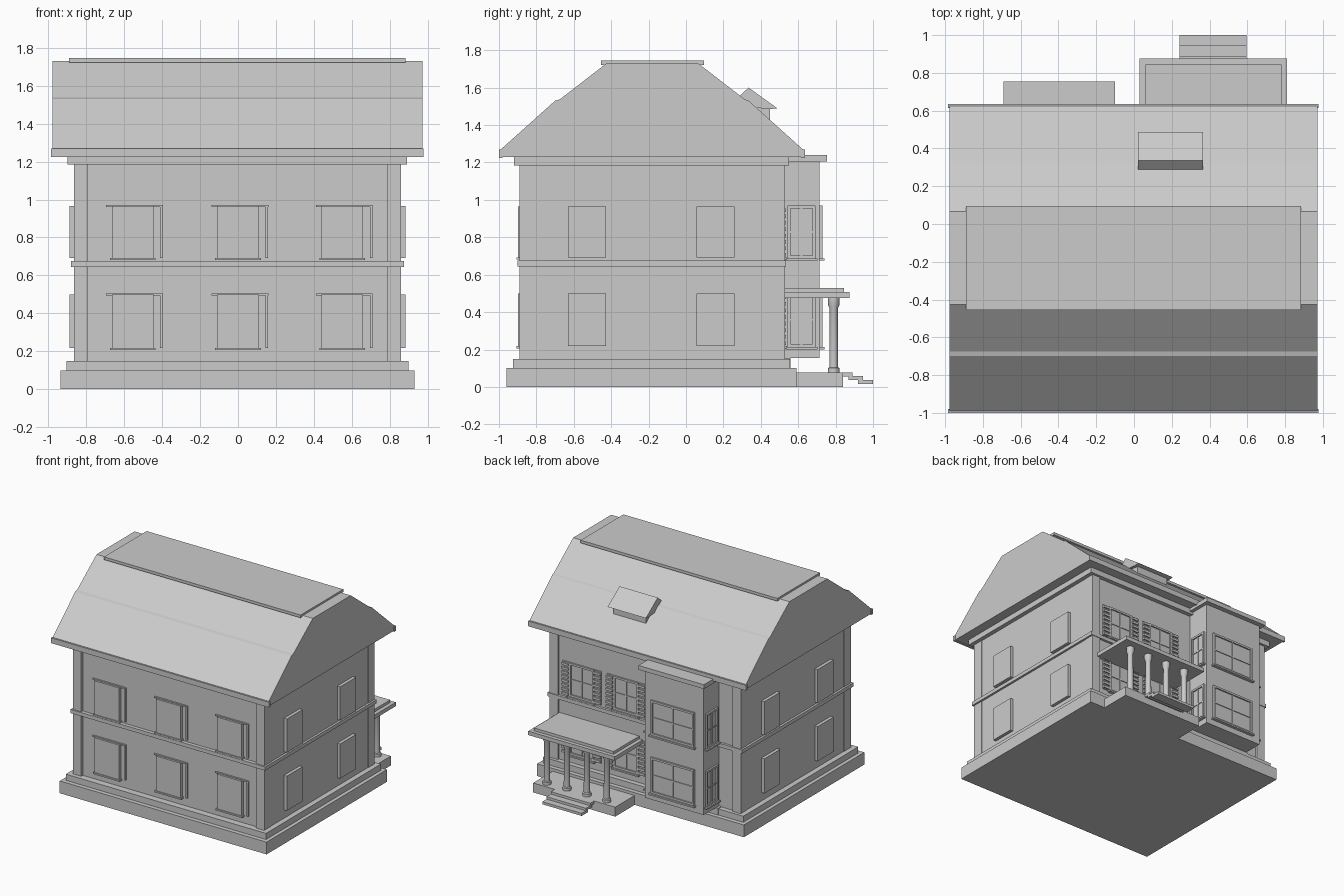
import bpy
import bmesh
from mathutils import Matrix, Vector

if "Cube" in bpy.data.objects:
    bpy.data.objects.remove(bpy.data.objects["Cube"], do_unlink=True)

mat = bpy.data.materials.new("plain grey")
mat.use_nodes = True
GREY = (0.6, 0.6, 0.6, 1)
mat.diffuse_color = GREY
mat.node_tree.nodes["Principled BSDF"].inputs["Base Color"].default_value = GREY


def finish(name, bm):
    bmesh.ops.recalc_face_normals(bm, faces=bm.faces[:])
    mesh = bpy.data.meshes.new(name)
    bm.to_mesh(mesh)
    bm.free()
    mesh.materials.append(mat)
    obj = bpy.data.objects.new(name, mesh)
    bpy.context.collection.objects.link(obj)
    return obj


def add_box(bm, xs, ys, zs, frame=Matrix()):
    lo, hi = Vector((xs[0], ys[0], zs[0])), Vector((xs[1], ys[1], zs[1]))
    place = Matrix.Translation((lo + hi) / 2) @ Matrix.Diagonal((hi - lo).to_4d())
    bmesh.ops.create_cube(bm, size=1, matrix=frame @ place)


def box(name, xs, ys, zs):
    bm = bmesh.new()
    add_box(bm, xs, ys, zs)
    return finish(name, bm)


def extrude_profile(name, profile, x0, x1):
    """Sweep a (y, z) outline along x."""
    bm = bmesh.new()
    face = bm.faces.new([bm.verts.new((x0, y, z)) for y, z in profile])
    made = bmesh.ops.extrude_face_region(bm, geom=[face])["geom"]
    verts = [v for v in made if isinstance(v, bmesh.types.BMVert)]
    bmesh.ops.translate(bm, verts=verts, vec=(x1 - x0, 0, 0))
    return finish(name, bm)


def wall_frame(origin, u, out):
    """Local axes: x along the wall, y outward, z up."""
    rot = Matrix((u, out, (0, 0, 1))).transposed().to_4x4()
    return Matrix.Translation(origin) @ rot


# Foundation, walls and bands
box("foundation", (-0.935, 0.93), (-0.96, 0.59), (0, 0.1))
box("plinth", (-0.905, 0.9), (-0.925, 0.555), (0.1, 0.15))
box("walls", (-0.862, 0.857), (-0.87, 0.515), (0.15, 1.19))
for z0, z1 in ((0.15, 0.65), (0.67, 1.19)):
    for side, x0, x1 in (("right", -0.865, -0.79), ("left", 0.785, 0.86)):
        box(side + "_front_pilaster", (x0, x1), (-0.89, -0.8), (z0, z1))
        box(side + "_back_pilaster", (x0, x1), (0.45, 0.53), (z0, z1))
box("belt_course", (-0.88, 0.875), (-0.9, 0.535), (0.645, 0.675))
box("cornice", (-0.9, 0.892), (-0.92, 0.55), (1.185, 1.23))

# Roof
roof = [(-0.99, 1.23), (-0.99, 1.27), (-0.7, 1.53), (-0.675, 1.537), (-0.425, 1.73),
        (0.065, 1.73), (0.315, 1.537), (0.335, 1.53), (0.625, 1.27), (0.625, 1.23)]
extrude_profile("roof", roof, -0.978, 0.972)
box("front_eave", (-0.985, 0.978), (-1.0, -0.98), (1.225, 1.268))
box("back_eave", (-0.985, 0.978), (0.615, 0.635), (1.225, 1.268))
box("ridge_cap", (-0.89, 0.883), (-0.455, 0.095), (1.722, 1.745))
extrude_profile("dormer_roof",
                [(0.28, 1.55), (0.335, 1.6), (0.488, 1.49), (0.45, 1.485), (0.3, 1.5)],
                0.02, 0.365)
box("dormer_body", (0.045, 0.34), (0.3, 0.45), (1.4, 1.495))

# Bay
box("bay_base", (-0.68, -0.11), (0.5, 0.558), (0.1, 0.155))
box("bay", (-0.66, -0.13), (0.5, 0.715), (0.155, 1.21))
box("bay_roof", (-0.69, -0.1), (0.5, 0.755), (1.205, 1.24))

# Porch
box("porch_floor", (0.05, 0.79), (0.55, 0.84), (0, 0.077))
box("porch_roof_lower", (0.03, 0.81), (0.5, 0.875), (0.475, 0.507))
box("porch_roof_upper", (0.06, 0.78), (0.5, 0.845), (0.507, 0.53))
for i in range(3):
    top = 0.077 - 0.02 * i
    box("porch_step", (0.24, 0.595), (0.82 + 0.05 * i, 0.89 + 0.055 * i), (top - 0.021, top))

column = [(0.032, 0.075), (0.032, 0.1), (0.024, 0.105), (0.022, 0.42),
          (0.031, 0.44), (0.031, 0.478)]
for x in (0.16, 0.34, 0.52, 0.7):
    bm = bmesh.new()
    for (r0, z0), (r1, z1) in zip(column, column[1:]):
        bmesh.ops.create_cone(bm, cap_ends=False, segments=20, radius1=r0, radius2=r1,
                              depth=z1 - z0,
                              matrix=Matrix.Translation((x, 0.79, (z0 + z1) / 2)))
    bmesh.ops.remove_doubles(bm, verts=bm.verts[:], dist=0.0005)
    obj = finish("porch_column", bm)
    bpy.context.view_layer.objects.active = obj
    obj.select_set(True)
    bpy.ops.object.shade_smooth_by_angle()
    obj.select_set(False)


def panel_window(name, frame, half, z0, z1, proud, trim=False):
    bm = bmesh.new()
    add_box(bm, (-half, half), (-0.01, proud), (z0, z1), frame)
    if trim:
        add_box(bm, (-half - 0.03, half + 0.05), (-0.01, 0.012), (z1 - 0.005, z1 + 0.005), frame)
        add_box(bm, (half + 0.035, half + 0.048), (-0.01, 0.014), (z0, z1), frame)
        add_box(bm, (-half - 0.01, half + 0.01), (-0.01, proud + 0.008), (z0 - 0.012, z0), frame)
    finish(name, bm)


def framed_window(name, frame, half, z0, z1, shutters=False):
    bm = bmesh.new()
    edge, mid = 0.016, (z0 + z1) / 2
    for s in (-1, 1):
        add_box(bm, sorted((s * half, s * (half - edge))), (-0.01, 0.014), (z0, z1), frame)
    for z in (z0, z1 - edge):
        add_box(bm, (-half, half), (-0.01, 0.014), (z, z + edge), frame)
    add_box(bm, (-half, half), (-0.01, 0.003), (z0, z1), frame)
    add_box(bm, (-0.005, 0.005), (-0.01, 0.009), (z0, z1), frame)
    add_box(bm, (-half, half), (-0.01, 0.009), (mid - 0.005, mid + 0.005), frame)
    add_box(bm, (-half - 0.01, half + 0.01), (-0.01, 0.026), (z0 - 0.012, z0), frame)
    if shutters:
        slats = 8
        pitch = (z1 - z0) / slats
        for s in (-1, 1):
            span = sorted((s * (half + 0.004), s * (half + 0.062)))
            add_box(bm, span, (-0.01, 0.008), (z0, z1), frame)
            for i in range(slats):
                z = z0 + pitch * i
                add_box(bm, span, (-0.01, 0.02), (z + pitch * 0.15, z + pitch * 0.7), frame)
    finish(name, bm)


# Windows on both storeys
X, Y = Vector((1, 0, 0)), Vector((0, 1, 0))
for z0, z1 in ((0.218, 0.5), (0.692, 0.965)):
    for x in (-0.555, 0, 0.55):
        panel_window("front_window", wall_frame((x, -0.87, 0), X, -Y), 0.11, z0, z1, 0.028, True)
    for y in (-0.53, 0.157):
        panel_window("left_window", wall_frame((0.857, y, 0), Y, X), 0.102, z0, z1, 0.026)
        panel_window("right_window", wall_frame((-0.862, y, 0), Y, -X), 0.102, z0, z1, 0.026)
    for x in (0.575, 0.175):
        framed_window("back_window", wall_frame((x, 0.515, 0), X, Y), 0.112, z0, z1, True)
    framed_window("bay_window", wall_frame((-0.385, 0.715, 0), X, Y), 0.195, z0 - 0.005, z1 + 0.005)
    for x, out in ((-0.13, X), (-0.66, -X)):
        framed_window("bay_side_window", wall_frame((x, 0.618, 0), Y, out), 0.075,
                      z0 - 0.005, z1 + 0.005)
